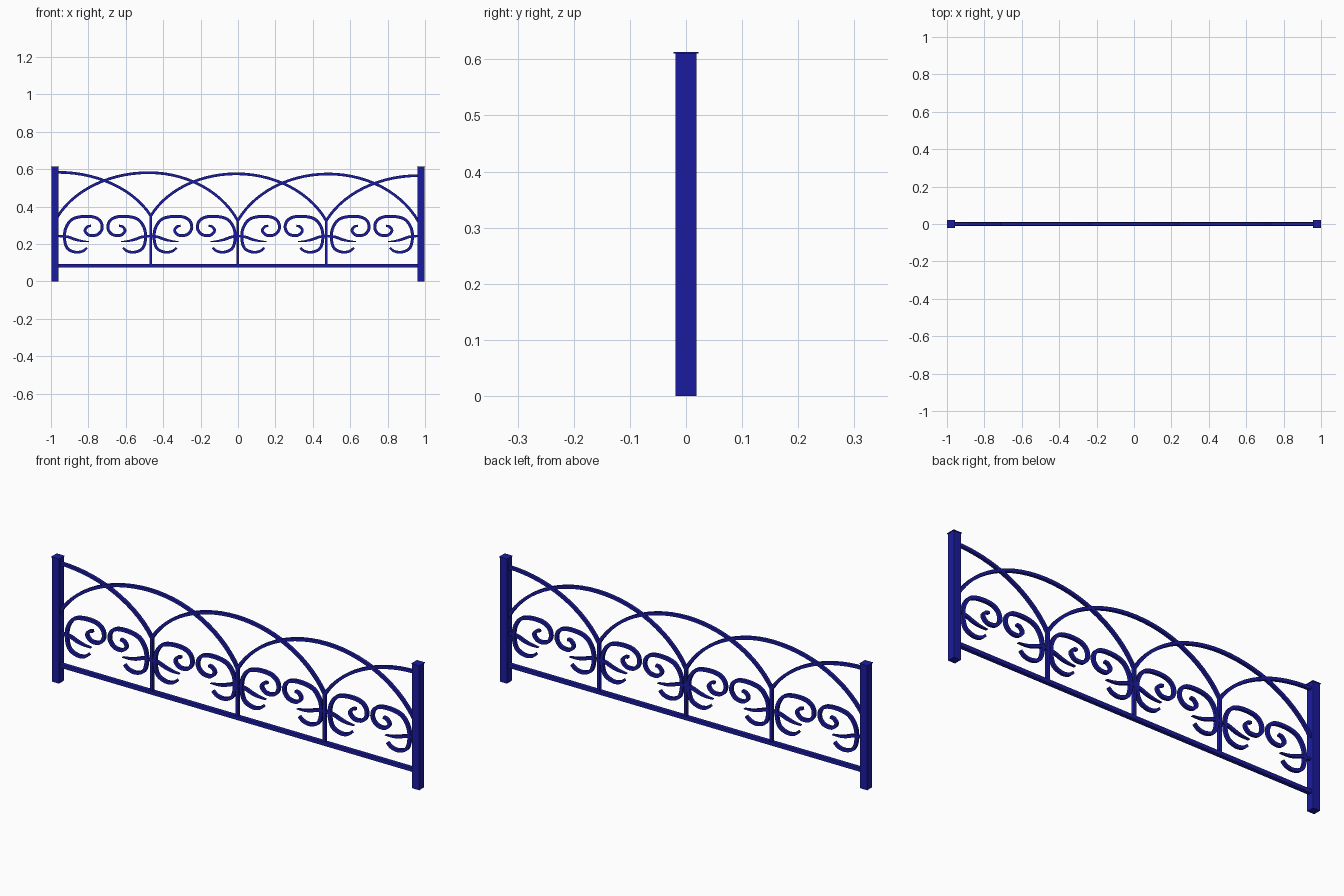
import bpy, bmesh, math
from mathutils import Vector

cube = bpy.data.objects.get("Cube")
if cube:
    bpy.data.objects.remove(cube, do_unlink=True)

paint = bpy.data.materials.new("navy_paint")
BLUE = (0.011, 0.011, 0.35, 1)
paint.use_nodes = True
paint.diffuse_color = BLUE
paint.node_tree.nodes["Principled BSDF"].inputs["Base Color"].default_value = BLUE


def finish(name, bm):
    bmesh.ops.recalc_face_normals(bm, faces=bm.faces)
    mesh = bpy.data.meshes.new(name)
    bm.to_mesh(mesh)
    bm.free()
    mesh.materials.append(paint)
    obj = bpy.data.objects.new(name, mesh)
    bpy.context.collection.objects.link(obj)
    return obj


def box(name, x, z0, z1, hx, hy):
    bm = bmesh.new()
    bmesh.ops.create_cube(bm, size=1)
    for v in bm.verts:
        v.co = (x + v.co.x * 2 * hx, v.co.y * 2 * hy, (z0 + z1) / 2 + v.co.z * (z1 - z0))
    return finish(name, bm)


def smooth_path(pts, steps=5):
    """Catmull-Rom curve through the points."""
    p = [Vector(q) for q in pts]
    p = [2 * p[0] - p[1]] + p + [2 * p[-1] - p[-2]]
    out = []
    for a, b, c, d in zip(p, p[1:], p[2:], p[3:]):
        for i in range(steps):
            t = i / steps
            out.append(0.5 * (2 * b + (c - a) * t + (2 * a - 5 * b + 4 * c - d) * t * t
                              + (3 * b - a - 3 * c + d) * t ** 3))
    return out + [p[-2]]


def flat_bar(name, path, width, depth):
    """Sweep a rectangular bar along an (x, z) path; width is a function of 0..1."""
    bm = bmesh.new()
    rings = []
    n = len(path) - 1
    for i, p in enumerate(path):
        t = (path[min(i + 1, n)] - path[max(i - 1, 0)]).normalized()
        side = Vector((-t.y, t.x)) * width(i / n) / 2
        rings.append([bm.verts.new((p.x + s * side.x, y * depth / 2, p.y + s * side.y))
                      for s, y in ((1, -1), (1, 1), (-1, 1), (-1, -1))])
    for a, b in zip(rings, rings[1:]):
        for k in range(4):
            m = (k + 1) % 4
            bm.faces.new((a[k], a[m], b[m], b[k]))
    bm.faces.new(rings[0])
    bm.faces.new(rings[-1])
    return finish(name, bm)


def half_arc(apex, spring, sweep=math.radians(65), steps=14):
    """Elliptical arc from a level apex down to its spring point."""
    dx = (spring[0] - apex[0]) / math.sin(sweep)
    dz = (spring[1] - apex[1]) / (1 - math.cos(sweep))
    angles = [sweep * i / steps for i in range(steps + 1)]
    return [Vector((apex[0] + dx * math.sin(a), apex[1] + dz * (1 - math.cos(a))))
            for a in angles]


# End posts with thin caps
for side, x in (("right", -0.978), ("left", 0.978)):
    box(side + "_post", x, 0, 0.61, 0.019, 0.019)
    box(side + "_post_cap", x, 0.61, 0.613, 0.022, 0.022)

# Bottom rail
box("bottom_rail", 0, 0.075, 0.093, 0.965, 0.01)

# Overlapping arches
springs = [(-0.965, 0.345), (-0.466, 0.35), (-0.001, 0.324), (0.472, 0.324), (0.965, 0.319)]
apexes = [(-0.965, 0.583), (-0.477, 0.581), (-0.01, 0.575), (0.482, 0.574), (0.965, 0.565)]
for k, apex in enumerate(apexes):
    path = []
    if k > 0:
        path += half_arc(apex, springs[k - 1])[::-1]
    if k < 4:
        path += half_arc(apex, springs[k + 1])[1 if path else 0:]
    flat_bar(f"arch_{k + 1}", path, lambda t: 0.0145, 0.015)

# Upright bars under the arch feet
for k in (1, 2, 3):
    x, z = springs[k]
    box(f"upright_bar_{k}", x, 0.085, z + 0.005, 0.0072, 0.0075)

# Mirrored scrolls and tapered leaves in every panel
scroll = [(-0.096, 0.179), (-0.12, 0.161), (-0.158, 0.156), (-0.2, 0.175), (-0.216, 0.222),
          (-0.211, 0.281), (-0.179, 0.329), (-0.126, 0.346), (-0.061, 0.344), (-0.024, 0.321),
          (-0.016, 0.281), (-0.04, 0.25), (-0.083, 0.246), (-0.107, 0.27), (-0.094, 0.292),
          (-0.075, 0.297)]
leaf = [(-0.2, 0.238), (-0.16, 0.224), (-0.125, 0.216), (-0.085, 0.213)]
for k, cx in enumerate((-0.711, -0.232, 0.237, 0.716)):
    for side, s in (("right", 1), ("left", -1)):
        foot = springs[k if s > 0 else k + 1][0]

        def place(pts):
            return [(cx + s * x, z) for x, z in pts]

        flat_bar(f"scroll_{k + 1}_{side}", smooth_path(place(scroll)),
                 lambda t: 0.016 - 0.004 * abs(2 * t - 1) ** 4, 0.015)
        flat_bar(f"leaf_{k + 1}_{side}", smooth_path([(foot, 0.242)] + place(leaf)),
                 lambda t: 0.003 + 0.012 * math.sin(math.pi * (0.2 + 0.8 * t)), 0.013)
